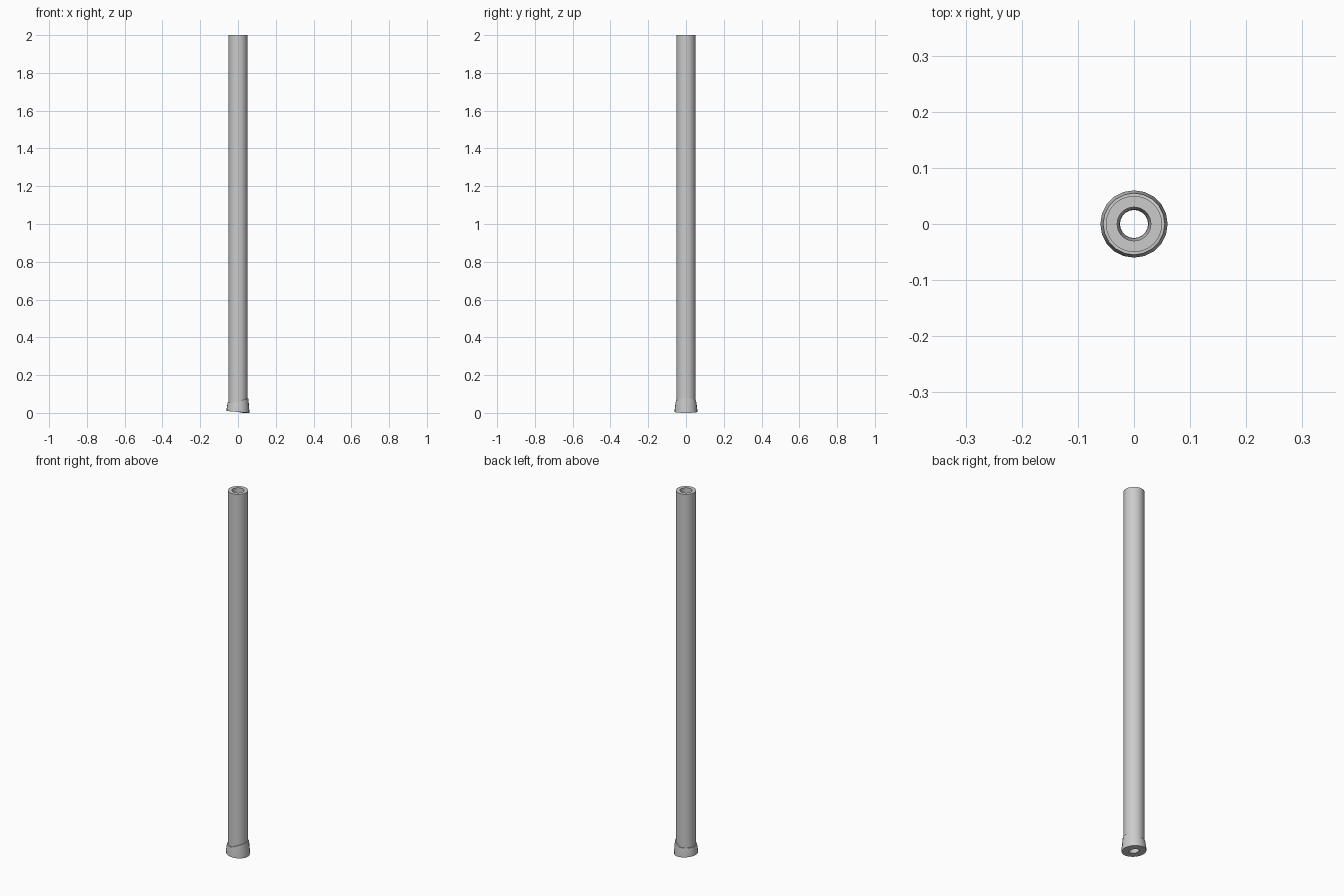
import bpy, bmesh
from math import cos, sin, pi

if "Cube" in bpy.data.objects:
    bpy.data.objects.remove(bpy.data.objects["Cube"])


def lathe(name, profile, sides, loop=True):
    """Spin a closed profile round z; each entry is (radius, z function of angle)."""
    bm = bmesh.new()
    rings = []
    for r, z in profile:
        rings.append([bm.verts.new((r * cos(a), r * sin(a), z(a)))
                      for a in (2 * pi * i / sides for i in range(sides))])
    for p, q in zip(rings, rings[1:] + rings[:1]):
        for i in range(sides):
            j = (i + 1) % sides
            bm.faces.new((p[i], p[j], q[j], q[i]))
    bmesh.ops.recalc_face_normals(bm, faces=bm.faces)
    mesh = bpy.data.meshes.new(name)
    bm.to_mesh(mesh)
    bm.free()
    ob = bpy.data.objects.new(name, mesh)
    bpy.context.collection.objects.link(ob)
    bpy.context.view_layer.objects.active = ob
    ob.select_set(True)
    bpy.ops.object.shade_smooth_by_angle(angle=pi / 6)
    ob.select_set(False)
    return ob


def flat(z):
    return lambda a: z


# collar rim rises to a soft peak on the +x side
def rim(a):
    return 0.056 + 0.021 * max(0, cos(a)) ** 0.8


# collar foot slopes slightly down towards +x
def foot(a):
    return 0.005 - 0.005 * cos(a)


# long hollow tube
lathe("tube", [(0.05, flat(0.02)), (0.05, flat(2.0)),
               (0.03, flat(2.0)), (0.028, flat(0.02))], 32)

# flared end collar
lathe("end_collar", [(0.06, foot), (0.06, lambda a: foot(a) + 0.012),
                     (0.055, rim), (0.049, rim),
                     (0.026, flat(0.022)), (0.025, foot)], 20)
